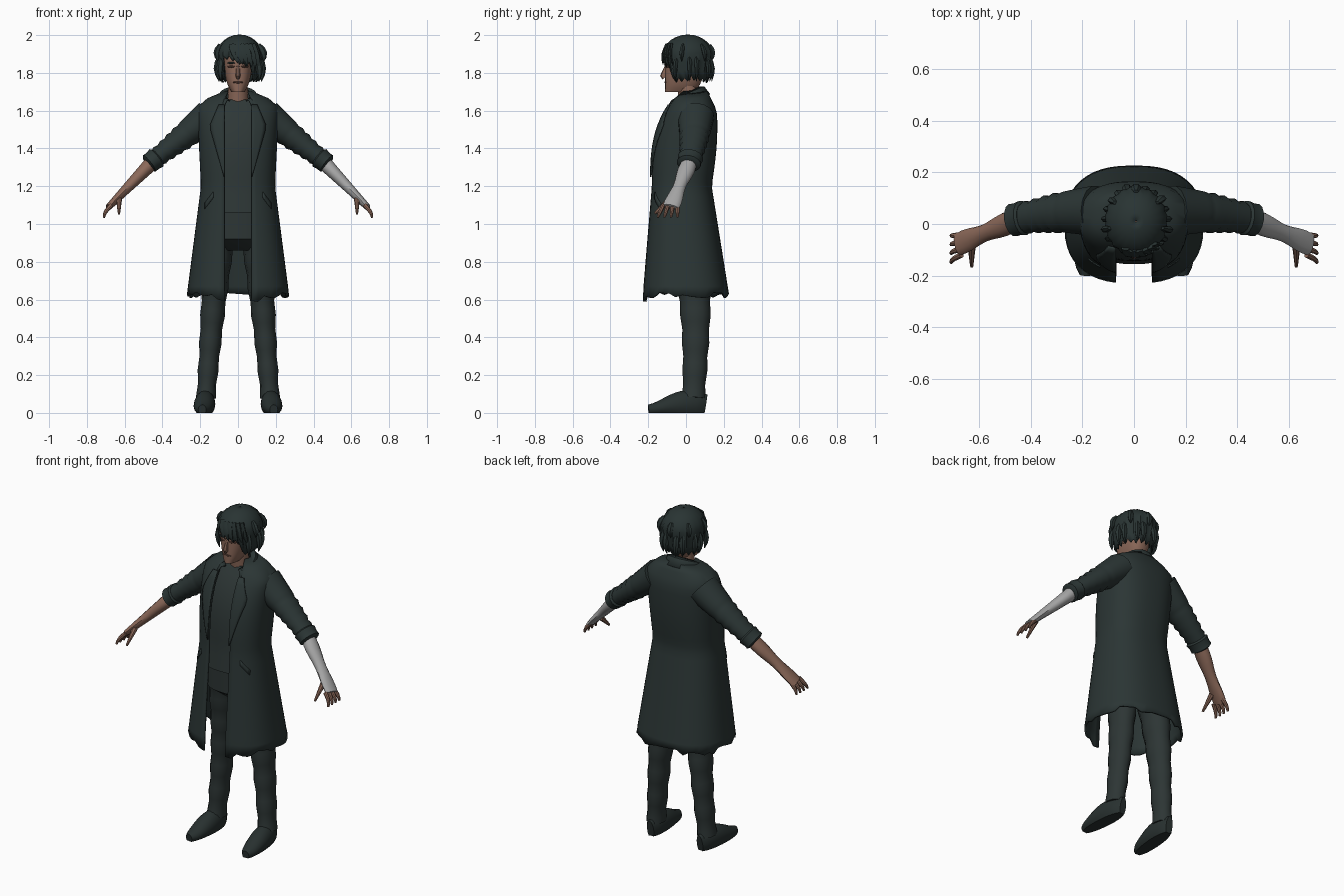
import bpy, bmesh, random
from math import sin, cos, pi, tau, radians, asin, copysign
from mathutils import Vector

random.seed(4)
if "Cube" in bpy.data.objects:
    bpy.data.objects.remove(bpy.data.objects["Cube"])


def material(name, red, green, blue):
    mat = bpy.data.materials.new(name)
    mat.use_nodes = True
    mat.diffuse_color = (red, green, blue, 1)
    shader = mat.node_tree.nodes["Principled BSDF"]
    shader.inputs["Base Color"].default_value = mat.diffuse_color
    shader.inputs["Roughness"].default_value = 0.9
    return mat


CLOTH = material("dark coat cloth", .024, .036, .035)
SHIRT = material("dark shirt cloth", .027, .038, .037)
TROUSER = material("dark trouser cloth", .026, .036, .035)
LEATHER = material("shoe leather", .021, .03, .029)
HAIR = material("dark hair", .022, .034, .033)
SKIN = material("skin", .26, .14, .1)
LIP = material("lip and lid", .12, .06, .045)
BANDAGE = material("bandage", .38, .38, .38)
parts = []


def steps(count, start=0.0, end=1.0):
    """Evenly spaced values, both ends included."""
    return [start + (end - start) * i / (count - 1) for i in range(count)]


def loft(name, rings, mat, closed=True, cap=True, thick=0.0):
    """Skin a list of equal-length point rings."""
    bm = bmesh.new()
    rows = [[bm.verts.new(point) for point in ring] for ring in rings]
    count = len(rows[0])
    for low, high in zip(rows, rows[1:]):
        for i in range(count if closed else count - 1):
            j = (i + 1) % count
            bm.faces.new((low[i], low[j], high[j], high[i]))
    if closed and cap:
        bm.faces.new(rows[0])
        bm.faces.new(rows[-1])
    bmesh.ops.recalc_face_normals(bm, faces=bm.faces)
    mesh = bpy.data.meshes.new(name)
    bm.to_mesh(mesh)
    bm.free()
    ob = bpy.data.objects.new(name, mesh)
    bpy.context.collection.objects.link(ob)
    mesh.materials.append(mat)
    if thick:
        shell = ob.modifiers.new("thickness", "SOLIDIFY")
        shell.thickness, shell.offset = thick, 0
    parts.append(ob)


def tube(name, path, mat, side=1, ref=(0, 1, 0), sides=12):
    """Sweep ellipses along points of x, y, z, radius across, radius along ref."""
    centres = [Vector(point[:3]) for point in path]
    rings = []
    for i, centre in enumerate(centres):
        ahead, behind = centres[min(i + 1, len(path) - 1)], centres[max(i - 1, 0)]
        tangent = (ahead - behind).normalized()
        along = Vector(ref)
        along = (along - along.dot(tangent) * tangent).normalized()
        across = tangent.cross(along)
        ring = []
        for k in range(sides):
            angle = tau * k / sides
            p = centre + across * path[i][3] * cos(angle) + along * path[i][4] * sin(angle)
            ring.append((p.x * side, p.y, max(p.z, 0)))
        rings.append(ring)
    loft(name, rings, mat)


SQUARE = 0.8  # exponent giving slightly boxy cross-sections


def section(z, half, front, back, gap=0.0, count=32):
    """Horizontal slice, open at the front when a gap is given."""
    start = asin((gap / half) ** (1 / SQUARE))
    ring = []
    for k in range(count):
        angle = start - pi / 2 + (tau - 2 * start) * k / (count - 1 if gap else count)
        c, s = cos(angle), sin(angle)
        ring.append((half * copysign(abs(c) ** SQUARE, c),
                     (front + back + (back - front) * copysign(abs(s) ** SQUARE, s)) / 2, z))
    return ring


def surface_y(x, half, front, back):
    """Front depth of a slice at a given x."""
    c = min(1, (abs(x) / half) ** (1 / SQUARE))
    return (front + back - (back - front) * (1 - c * c) ** (SQUARE / 2)) / 2


def coat_shape(z):
    """Half width, front and back: a flared skirt, a straight chest, sloped shoulders."""
    waist = 1.2
    if z < waist:
        drop = waist - z
        return .19 + .13 * drop, -.18 - .08 * drop, .13 + .16 * drop
    rise, slope = z - waist, max(0, z - 1.6)
    return ((.19 + .05 * rise) * (1 - (slope / .12) ** 2),
            -.18 + 1.2 * rise ** 3, .13 + .03 * sin(rise * 5) - .4 * slope)


def face_shape(z):
    dome = (1 - ((z - 1.86) / .18) ** 2) ** .5
    return .075 * dome, -.11, .1 * dome


# Long open coat with a torn hem and lower front corners
coat = []
for z in steps(28, .63, 1.7):
    shape = coat_shape(z)
    coat.append(section(z, *shape, gap=min(.07, shape[0] * .8), count=45))
coat[0] = [(x, y, z + random.uniform(-.025, .01) - (.02 if abs(x) < .12 and y < 0 else 0))
           for x, y, z in coat[0]]
loft("coat_body", coat, CLOTH, closed=False, thick=.012)


def panel(name, rows, side, drop=0.0, lift=.012):
    """Cloth flap laid on the coat front, from rows of z, inner x, outer x."""
    rings = []
    for z, inner, outer in rows:
        ring = []
        for t in steps(5):
            x, level = inner + (outer - inner) * t, z - drop * t
            ring.append((x * side, surface_y(x, *coat_shape(level)) - lift, level))
        rings.append(ring)
    loft(name, rings, CLOTH, closed=False, thick=.008)


# Standing collar, rising towards the back and flaring downwards
collar = []
for radius, base in ((.07, 1.685), (.095, 1.685), (.125, 1.645)):
    angles = [radians(a) for a in steps(19, -52, 232)]
    collar.append([(radius * cos(a), radius * sin(a), base + .04 * sin(a)) for a in angles])
loft("coat_collar", collar, CLOTH, closed=False, thick=.008)

# Shirt follows the coat from inside
shirt = []
for z in steps(14, 1.06, 1.66):
    half, front, back = coat_shape(z)
    shirt.append(section(z, half * .87, front + .035, back - .025))
loft("shirt", shirt, SHIRT)
hips = [section(z, .165, -.13, .11) for z in (1.1, 1, .92)]
loft("trouser_hips", hips + [section(.86, .1, -.05, .09)], TROUSER)
tube("neck", [(0, .03, 1.6, .062, .062), (0, .015, 1.67, .054, .054),
              (0, .005, 1.76, .05, .055)], SKIN)


def arm(t, extra=0.0):
    """Point and radii along the sleeve, shoulder to cuff."""
    radius = .045 + .045 * max(0, 1 - t) ** 1.2 + extra
    return .15 + .32 * t, .05 - .035 * t * t, 1.57 - .25 * t, radius, radius + .01


for side, label in ((1, "left"), (-1, "right")):
    lapel = [(1.63 - .38 * t, .07, .07 + .08 * min(.4 + 2 * t, 1, 1.4 - 1.35 * t))
             for t in steps(12)]
    panel(label + "_lapel", lapel, side)
    panel(label + "_pocket", [(z, .13, .175) for z in (1.17, 1.14)], side, drop=.06, lift=.008)

    # Trouser leg, tapering, with soft folds
    leg = []
    for t in steps(25):
        taper, fold = (1 - t) ** 1.5, .003 * cos(t * pi * 12)
        leg.append((.1 + .07 * t, .02 + .02 * t + .02 * sin(pi * t), .95 - .87 * t,
                    .05 + .035 * taper + fold, .06 + .05 * taper + fold))
    tube(label + "_leg", leg, TROUSER, side)

    # Shoe from heel to toe, flattened on the ground
    shoe = []
    for t in steps(13, .02, .98):
        height = .04 + .08 * cos(2 * (t - .3)) ** 2
        shoe.append((.165 + .025 * t, .11 - .315 * t, height * .4,
                     .056 * sin(pi * t) ** .35, height * .6))
    tube(label + "_shoe", shoe, LEATHER, side, ref=(0, 0, 1), sides=16)

    # Sleeve creased below the elbow, then a rolled cuff
    sleeve = [arm(t, .004 * (-1) ** i if t > .4 else 0) for i, t in enumerate(steps(18))]
    tube(label + "_sleeve", sleeve, CLOTH, side, sides=14)
    cuff = [arm(.86), arm(.88, .01), arm(.95, .007), arm(1, .01), arm(1.02, -.005)]
    tube(label + "_cuff", cuff, CLOTH, side, sides=14)

    # Forearm narrowing to the wrist, widening to the palm
    forearm = [(.45 + .235 * t, .02 - .1 * t, 1.33 - .24 * t,
                .04 - .023 * t, .04 + .006 * cos(9 * (t - .2))) for t in steps(10)]
    tube(label + "_forearm", forearm, BANDAGE if side > 0 else SKIN, side)

    # Fingers curl down, thumb points forward
    for i, finger in enumerate(("little", "ring", "middle", "index")):
        path = []
        for t in steps(5):
            radius = .012 - .006 * t * t
            path.append((.67 + .04 * sin(1.6 * t), -.045 - .025 * i - .01 * i * t,
                         1.1 - .065 * t, radius, radius))
        tube(f"{label}_{finger}_finger", path, SKIN, side, sides=8)
    thumb = [(.63, -.085 - .08 * t, 1.13 - .075 * t, .017 - .01 * t, .016 - .01 * t)
             for t in steps(4)]
    tube(label + "_thumb", thumb, SKIN, side, ref=(1, 0, 0), sides=8)

    # Brow and eye follow the face
    for part, z, mat in (("brow", 1.853, HAIR), ("eye", 1.833, LIP)):
        path = [(x, surface_y(x, *face_shape(z)), z, .002 + .004 * sin(pi * t), .004)
                for t, x in zip(steps(5), steps(5, .016, .056))]
        tube(f"{label}_{part}", path, mat, side, sides=6)
    tube(label + "_ear", [(.07, 0, 1.79, .008, .012), (.08, .005, 1.825, .01, .02),
                          (.08, .01, 1.85, .006, .014)], SKIN, side, sides=8)

# Head, nose and mouth
loft("head", [section(z, *face_shape(z)) for z in steps(12, 1.7, 1.92)], SKIN)
nose = [(0, -.1 - .02 * t, 1.845 - .06 * t, .008 + .005 * t, .008 + .009 * t) for t in steps(4)]
tube("nose", nose + [(0, -.112, 1.775, .01, .016)], SKIN, sides=8)
mouth = [(x, surface_y(x, *face_shape(1.75)), 1.75, .006 - abs(x) / 8, .004)
         for x in steps(5, -.026, .026)]
tube("mouth", mouth, LIP, sides=6)


def hair_point(angle, radius, z):
    """Point on the hair volume; angle in degrees from the front towards the left."""
    turn = radians(angle - 90)
    return .008 + .118 * radius * cos(turn), .01 + .132 * radius * sin(turn), z


# Hair cap: a clumped dome, then a ragged skirt that leaves the face open
strands = []
for i, angle in enumerate(range(-180, 180, 9)):
    edge = 1.86 - .0007 * max(-30, angle) if -46 < angle < 42 else 1.765
    strands.append((angle, 1.025 if i % 2 else .975,
                    edge + (.014 if i % 2 else -.012) + random.uniform(-.006, .006)))
hair = []
for tilt in steps(7, .02, 1.4):
    hair.append([hair_point(a, clump * sin(tilt), 1.885 + .114 * cos(tilt))
                 for a, clump, edge in strands])
for t in (.3, .65, 1):
    hair.append([hair_point(a, clump * (1 - 1.4 * t * max(0, 1.9 - edge)), 1.9 + (edge - 1.9) * t)
                 for a, clump, edge in strands])
loft("hair_cap", hair, HAIR, cap=False, thick=.008)

# Fringe swept to the left
for i, angle in enumerate(steps(6, -22, 40)):
    lock = []
    for t in steps(5):
        point = hair_point(angle + 18 * t, .85 + .2 * sin(pi * t * .7), 1.95 - (.1 + .006 * i) * t)
        lock.append((*point, .008 * (1.1 - t), .02 * (1.1 - t * t)))
    tube(f"fringe_lock_{i + 1}", lock, HAIR, ref=(1, 0, 0), sides=6)

# Loose locks around the sides and back, wilder on the left
for i, angle in enumerate(steps(15, 60, 300)):
    high = i % 3 == 1
    top, tip = (1.95, 1.86) if high else (1.89, 1.755)
    reach = random.uniform(.9, 1) + (.16 if high and angle < 180 else 0)
    lock = []
    for t in steps(5):
        point = hair_point(angle, .88 + (reach - .88) * t + .1 * sin(pi * t), top + (tip - top) * t)
        width = .002 + .018 * sin(pi * (.15 + .85 * t))
        lock.append((*point, width, width * .7))
    tube(f"hair_lock_{i + 1}", lock, HAIR, sides=6)

# Smooth shading with crisp creases
bpy.ops.object.select_all(action="DESELECT")
for ob in parts:
    ob.select_set(True)
bpy.context.view_layer.objects.active = parts[0]
bpy.ops.object.shade_smooth_by_angle(angle=radians(40))
